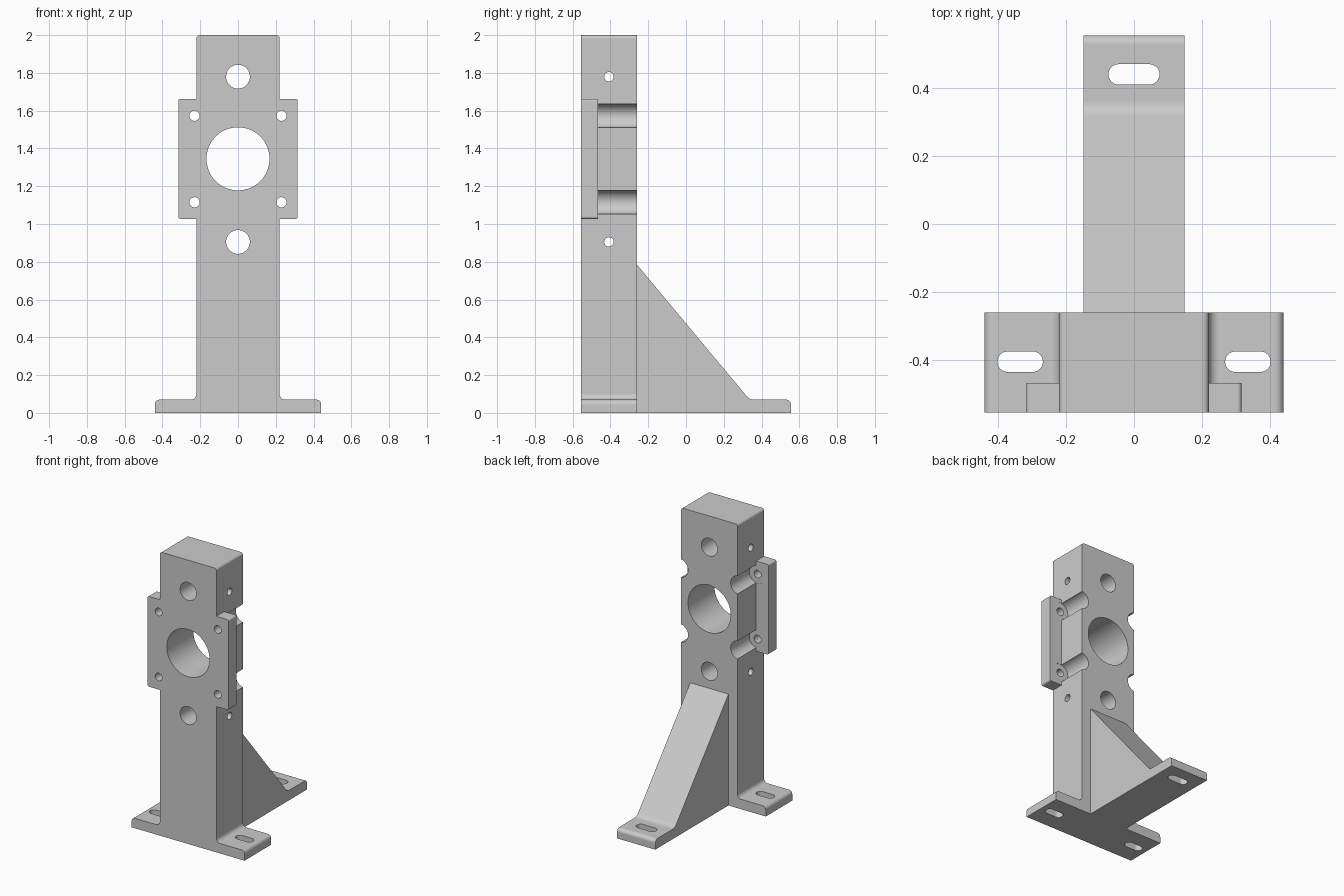
import bpy, bmesh, math
from mathutils import Vector, Matrix

if "Cube" in bpy.data.objects:
    bpy.data.objects.remove(bpy.data.objects["Cube"], do_unlink=True)

metal = bpy.data.materials.new("plain_grey_metal")
metal.use_nodes = True
GREY = (0.6, 0.6, 0.6, 1)
metal.diffuse_color = GREY
metal.node_tree.nodes["Principled BSDF"].inputs["Base Color"].default_value = GREY


def rounded(corners, steps):
    """Outline from (a, b, radius) corners, with arcs at the rounded ones."""
    out = []
    for i, (a, b, r) in enumerate(corners):
        p = Vector((a, b))
        if r == 0:
            out.append(p)
            continue
        u = (Vector(corners[i - 1][:2]) - p).normalized()
        v = (Vector(corners[(i + 1) % len(corners)][:2]) - p).normalized()
        half = u.angle(v) / 2
        c = p + (u + v).normalized() * r / math.sin(half)
        s = p + u * r / math.tan(half) - c
        e = p + v * r / math.tan(half) - c
        turn = math.copysign(math.pi - 2 * half, s.x * e.y - s.y * e.x)
        out += [c + Matrix.Rotation(turn * k / steps, 2) @ s for k in range(steps + 1)]
    return [p for i, p in enumerate(out) if (p - out[i - 1]).length > 1e-5]


def prism(name, corners, axis, lo, hi, steps=8):
    """Extrude an outline along one axis from lo to hi."""
    place = {"x": lambda p, d: (d, p.x, p.y),
             "y": lambda p, d: (p.x, d, p.y),
             "z": lambda p, d: (p.x, p.y, d)}[axis]
    bm = bmesh.new()
    face = bm.faces.new([bm.verts.new(place(p, lo)) for p in rounded(corners, steps)])
    ext = bmesh.ops.extrude_face_region(bm, geom=[face])
    moved = [g for g in ext["geom"] if isinstance(g, bmesh.types.BMVert)]
    bmesh.ops.translate(bm, verts=moved, vec=place(Vector((0, 0)), hi - lo))
    bmesh.ops.recalc_face_normals(bm, faces=bm.faces)
    mesh = bpy.data.meshes.new(name)
    bm.to_mesh(mesh)
    bm.free()
    mesh.materials.append(metal)
    obj = bpy.data.objects.new(name, mesh)
    bpy.context.collection.objects.link(obj)
    return obj


def box(a, b, w, h, r):
    return [(a - w, b - h, r), (a + w, b - h, r), (a + w, b + h, r), (a - w, b + h, r)]


def circle(a, b, r):
    return box(a, b, r, r, r)


def combine(body, other, operation):
    mod = body.modifiers.new(operation, "BOOLEAN")
    mod.operation, mod.solver, mod.object = operation, "EXACT", other
    bpy.context.view_layer.objects.active = body
    bpy.ops.object.modifier_apply(modifier=mod.name)
    bpy.data.objects.remove(other, do_unlink=True)


FRONT, BACK, REAR = -0.555, -0.26, 0.555
PLATE_BACK = -0.467

# Column with its two side feet
half = [(0.44, 0, 0), (0.44, 0.07, 0.025), (0.22, 0.07, 0.03), (0.22, 2, 0.018)]
outline = half + [(-a, b, r) for a, b, r in reversed(half)]
body = prism("mounting_bracket", outline, "y", FRONT, BACK)

# Face plate
plate = prism("face_plate", box(0, 1.345, 0.316, 0.318, 0.012), "y", FRONT, PLATE_BACK)
combine(body, plate, "UNION")

# Rear gusset and foot
gusset = [(-0.4, 0, 0), (REAR, 0, 0), (REAR, 0.07, 0.025),
          (0.337, 0.07, 0.05), (BACK, 0.785, 0), (-0.4, 0.785, 0)]
combine(body, prism("rear_gusset", gusset, "x", -0.149, 0.149), "UNION")

cutters = []
# Large bore, and round holes above and below it with cross pins
cutters.append(prism("main_bore", circle(0, 1.345, 0.167), "y", -1, 0, 16))
for z in (1.78, 0.905):
    cutters.append(prism("round_hole", circle(0, z, 0.063), "y", -1, 0, 12))
    cutters.append(prism("pin_hole", circle(-0.408, z, 0.025), "x", -1, 1))

# Plate screw holes with clearance grooves behind
for x in (-0.23, 0.23):
    for z in (1.573, 1.115):
        cutters.append(prism("groove", circle(x, z, 0.064), "y", PLATE_BACK - 0.001, 0, 12))
        cutters.append(prism("screw_hole", circle(x, z, 0.027), "y", -1, 0))

# Slots in the feet
for x, y, w in ((-0.335, -0.405, 0.067), (0.335, -0.405, 0.067), (0, 0.44, 0.075)):
    cutters.append(prism("foot_slot", box(x, y, w, 0.03, 0.03), "z", -0.1, 0.2))

for cutter in cutters:
    combine(body, cutter, "DIFFERENCE")

# Single material, smooth curves, flat planes
body.data.materials.clear()
body.data.materials.append(metal)
bpy.ops.object.select_all(action="DESELECT")
body.select_set(True)
bpy.context.view_layer.objects.active = body
bpy.ops.object.shade_smooth_by_angle(angle=math.radians(30))
for face in body.data.polygons:
    face.material_index = 0
    if max(abs(c) for c in face.normal) > 0.9999 or face.area > 0.05:
        face.use_smooth = False
